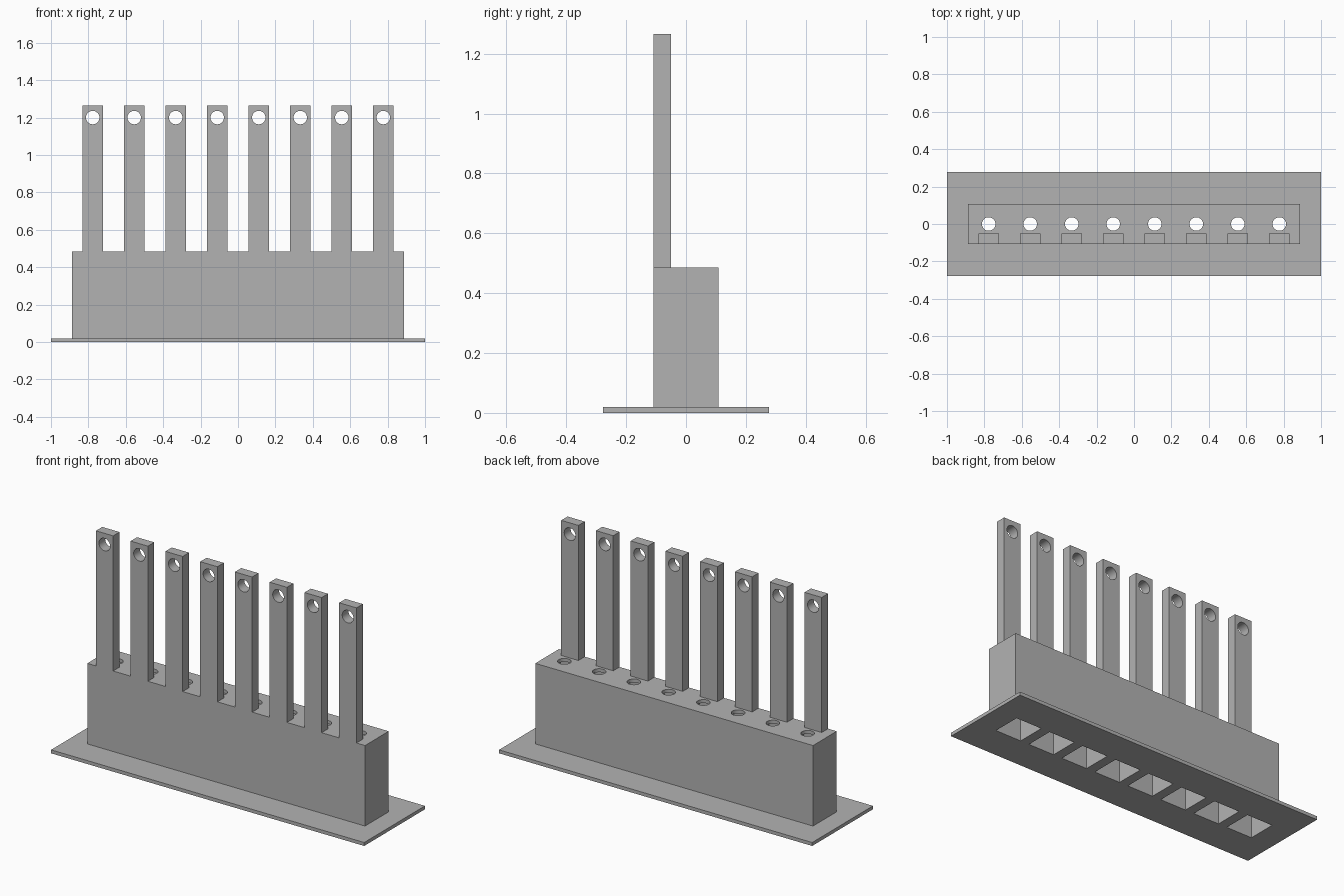
import bpy
import math
from mathutils import Matrix, Vector
import bmesh

default_cube = bpy.data.objects.get("Cube")
if default_cube:
    bpy.data.objects.remove(default_cube, do_unlink=True)

COUNT, PITCH = 8, 0.222
CENTRES = [(i - (COUNT - 1) / 2) * PITCH for i in range(COUNT)]
BASE_TOP, BODY_TOP, POST_TOP = 0.02, 0.485, 1.265
BODY_X, BODY_Y = 0.887, 0.108
CELL, ROOF, HOLE_R = 0.083, 0.02, 0.036
POST_HALF, POST_BACK, EYE_Z = 0.055, -0.05, 1.2

grey = bpy.data.materials.new("plain grey")
grey.use_nodes = True
colour = (0.45, 0.45, 0.45, 1)
grey.diffuse_color = colour
grey.node_tree.nodes["Principled BSDF"].inputs["Base Color"].default_value = colour


def add_box(bm, low, high):
    low, high = Vector(low), Vector(high)
    place = Matrix.Translation((low + high) / 2) @ Matrix.Diagonal((*(high - low), 1))
    bmesh.ops.create_cube(bm, size=1, matrix=place)


def add_cylinder(bm, centre, depth, turn=0):
    place = Matrix.Translation(centre) @ Matrix.Rotation(turn, 4, "X")
    bmesh.ops.create_cone(bm, cap_ends=True, segments=32, radius1=HOLE_R,
                          radius2=HOLE_R, depth=depth, matrix=place)


def make_object(name, bm):
    mesh = bpy.data.meshes.new(name)
    bm.to_mesh(mesh)
    bm.free()
    mesh.materials.append(grey)
    obj = bpy.data.objects.new(name, mesh)
    bpy.context.collection.objects.link(obj)
    return obj


def box_object(name, low, high):
    bm = bmesh.new()
    add_box(bm, low, high)
    return make_object(name, bm)


def activate(obj):
    bpy.ops.object.select_all(action="DESELECT")
    obj.select_set(True)
    bpy.context.view_layer.objects.active = obj


def cut(obj, cutter):
    cutter.hide_render = True
    mod = obj.modifiers.new("cut", "BOOLEAN")
    mod.operation, mod.solver, mod.object = "DIFFERENCE", "EXACT", cutter
    activate(obj)
    bpy.ops.object.modifier_apply(modifier=mod.name)


# Base flange and main housing
base = box_object("base_plate", (-1, -0.277, 0), (1, 0.277, BASE_TOP))
housing = box_object("housing", (-BODY_X, -BODY_Y, BASE_TOP), (BODY_X, BODY_Y, BODY_TOP))

# Square cells open at the bottom, with a round hole in each roof
cells, holes = bmesh.new(), bmesh.new()
for x in CENTRES:
    add_box(cells, (x - CELL, -CELL, -0.1), (x + CELL, CELL, BODY_TOP - ROOF))
    add_cylinder(holes, (x, 0, BODY_TOP), 0.1)
cell_cutter = make_object("cell_cutter", cells)
hole_cutter = make_object("hole_cutter", holes)
cut(base, cell_cutter)
cut(housing, cell_cutter)
cut(housing, hole_cutter)

# Upright post with a hole near its top, repeated over every cell
post = box_object("post_1", (-POST_HALF, -BODY_Y, BODY_TOP), (POST_HALF, POST_BACK, POST_TOP))
eye = bmesh.new()
add_cylinder(eye, (0, -BODY_Y, EYE_Z), 0.4, math.pi / 2)
eye_cutter = make_object("eye_cutter", eye)
cut(post, eye_cutter)

for obj in (housing, post):
    activate(obj)
    bpy.ops.object.shade_smooth_by_angle(angle=math.radians(30))

for i, x in enumerate(CENTRES):
    if i:
        copy = post.copy()
        copy.name = f"post_{i + 1}"
        bpy.context.collection.objects.link(copy)
    else:
        copy = post
    copy.location.x = x

for cutter in (cell_cutter, hole_cutter, eye_cutter):
    bpy.data.objects.remove(cutter, do_unlink=True)
